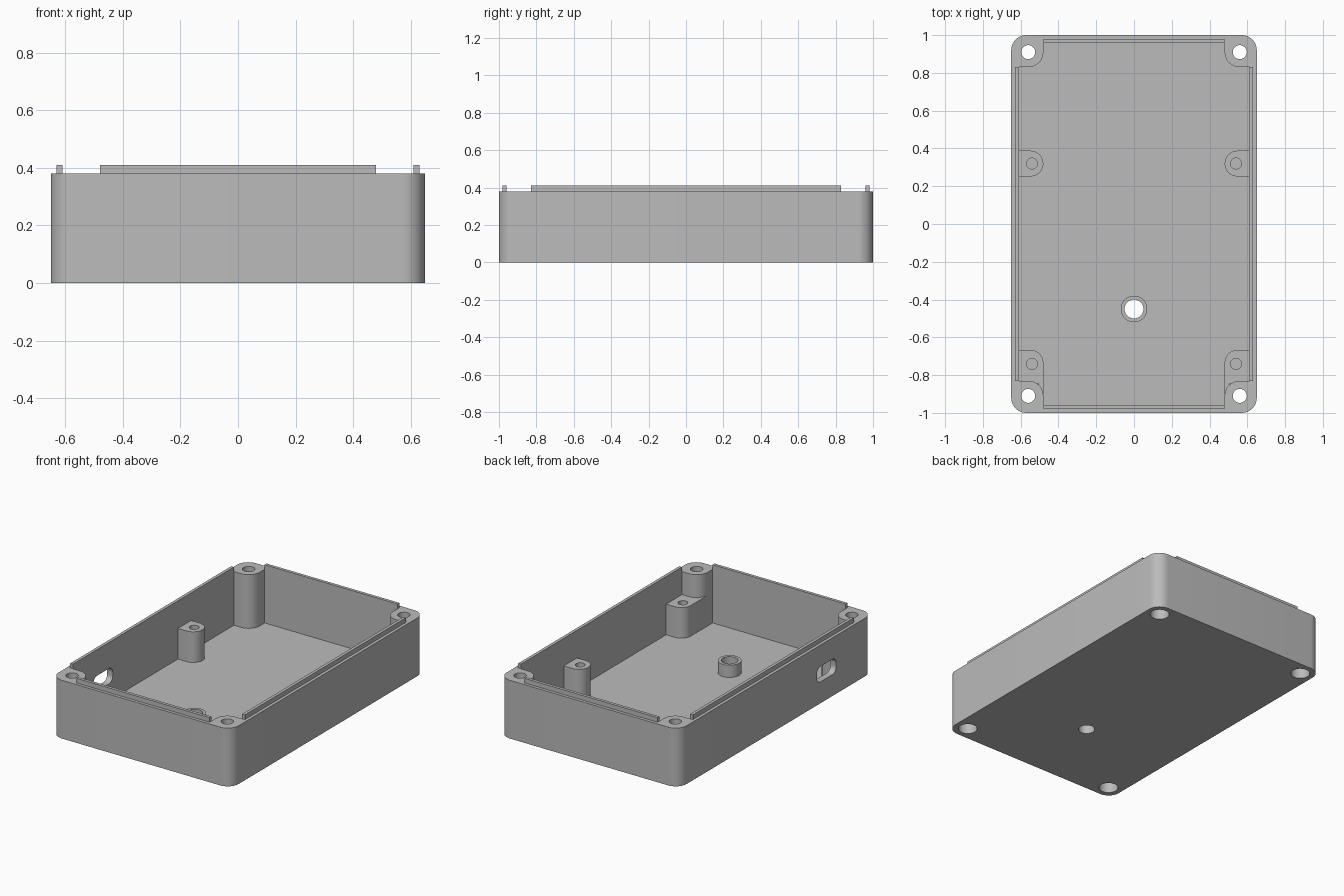
import bpy, bmesh, math
from mathutils import Vector

cube = bpy.data.objects.get("Cube")
if cube:
    bpy.data.objects.remove(cube, do_unlink=True)

grey = bpy.data.materials.new("plain grey")
grey.use_nodes = True
GREY = (0.5, 0.5, 0.5, 1)
grey.diffuse_color = GREY
grey.node_tree.nodes["Principled BSDF"].inputs["Base Color"].default_value = GREY

HALF_X, HALF_Y, RIM, LIP, FLOOR = 0.65, 1.0, 0.38, 0.41, 0.03
IN_X, IN_Y = 0.61, 0.96            # inner wall faces
POST_X, POST_Y, POST_R = 0.56, 0.91, 0.08


def arc(cx, cy, r, start, end, steps=12):
    angles = [math.radians(start + (end - start) * i / steps) for i in range(steps + 1)]
    return [(cx + r * math.cos(a), cy + r * math.sin(a)) for a in angles]


def circle(cx, cy, r):
    return arc(cx, cy, r, 0, 360, 40)[:-1]


def rounded_rect(cx, cy, hx, hy, r):
    pts = []
    for i, (sx, sy) in enumerate([(1, 1), (-1, 1), (-1, -1), (1, -1)]):
        pts += arc(cx + sx * (hx - r), cy + sy * (hy - r), r, 90 * i, 90 * i + 90)
    return pts


def prism(name, pts, low, high, along_x=False):
    """Extrude an outline upwards, or sideways when along_x is set."""
    place = (lambda a, b, c: (c, a, b)) if along_x else (lambda a, b, c: (a, b, c))
    bm = bmesh.new()
    base = bm.faces.new([bm.verts.new(place(a, b, low)) for a, b in pts])
    top = bmesh.ops.extrude_face_region(bm, geom=[base])["geom"]
    bmesh.ops.translate(bm, vec=Vector(place(0, 0, high - low)),
                        verts=[v for v in top if isinstance(v, bmesh.types.BMVert)])
    bmesh.ops.recalc_face_normals(bm, faces=bm.faces)
    mesh = bpy.data.meshes.new(name)
    bm.to_mesh(mesh)
    bm.free()
    mesh.materials.append(grey)
    ob = bpy.data.objects.new(name, mesh)
    bpy.context.collection.objects.link(ob)
    return ob


def select(ob):
    bpy.ops.object.select_all(action='DESELECT')
    ob.select_set(True)
    bpy.context.view_layer.objects.active = ob


def cut(target, cutter):
    cutter.hide_render = True
    mod = target.modifiers.new("cut", 'BOOLEAN')
    mod.operation, mod.solver, mod.object = 'DIFFERENCE', 'EXACT', cutter
    select(target)
    bpy.ops.object.modifier_apply(modifier=mod.name)
    bpy.data.objects.remove(cutter, do_unlink=True)


# Case body, hollowed so that a rounded post stays in each corner
body = prism("case_body", rounded_rect(0, 0, HALF_X, HALF_Y, 0.08), 0, RIM)
quarter = [(IN_X, POST_Y - POST_R)] + arc(POST_X, POST_Y, POST_R, 270, 180) + [(POST_X - POST_R, IN_Y)]
cavity = []
for sx, sy in [(1, 1), (-1, 1), (-1, -1), (1, -1)]:
    corner = [(x * sx, y * sy) for x, y in quarter]
    cavity += corner if sx * sy > 0 else corner[::-1]
cut(body, prism("cavity_cutter", cavity, FLOOR, 1))

# Corner screw holes with wide recesses underneath
for sx in (1, -1):
    for sy in (1, -1):
        x, y = sx * POST_X, sy * POST_Y
        cut(body, prism("recess_cutter", circle(x, y, 0.058), -0.1, 0.15))
        cut(body, prism("screw_cutter", circle(x, y, 0.037), -0.1, 1))

# Floor hole and port opening in one side wall
BOSS_Y = -0.45
cut(body, prism("floor_hole_cutter", circle(0, BOSS_Y, 0.05), -0.1, 0.2))
cut(body, prism("port_cutter", rounded_rect(-0.52, 0.19, 0.1, 0.05, 0.04), -0.8, -0.55, True))

# Hollow boss around the floor hole
boss = prism("floor_boss", circle(0, BOSS_Y, 0.07), FLOOR, 0.11)
cut(boss, prism("boss_cutter", circle(0, BOSS_Y, 0.05), -0.1, 0.3))
parts = [body, boss]

# Board standoffs, the front pair running into the corner posts
WALL = IN_X + 0.01
for side, s in (("left", 1), ("right", -1)):
    rear = [(WALL, 0.252)] + [(x, y) for x, y in arc(0.548, 0.32, 0.068, 270, 90, 24)] + [(WALL, 0.388)]
    front = [(WALL, -0.86), (0.48, -0.86)] + arc(0.548, -0.735, 0.068, 180, 90) + [(WALL, -0.667)]
    # the front block ends inside the post, short of its screw hole
    front[0], front[1] = (WALL, -0.845), (0.507, -0.845)
    front.insert(2, (0.48, -0.9))
    for place, outline, y in (("rear", rear, 0.32), ("front", front, -0.74)):
        ob = prism(f"{place}_{side}_standoff", [(x * s, b) for x, b in outline], FLOOR, 0.23)
        cut(ob, prism("bore_cutter", circle(0.54 * s, y, 0.029), FLOOR + 0.02, 1))
        parts.append(ob)

# Raised lips along the inner edge of each wall
for side, s in (("left", 1), ("right", -1)):
    parts.append(prism(f"{side}_lip", [(s * x, y) for x, y in
                 [(IN_X, -0.83), (0.63, -0.83), (0.63, 0.83), (IN_X, 0.83)]], RIM, LIP))
for side, s in (("rear", 1), ("front", -1)):
    parts.append(prism(f"{side}_lip", [(x, s * y) for x, y in
                 [(-0.48, IN_Y), (0.48, IN_Y), (0.48, 0.98), (-0.48, 0.98)]], RIM, LIP))

for ob in parts:
    select(ob)
    bpy.ops.object.shade_smooth_by_angle(angle=math.radians(30))
